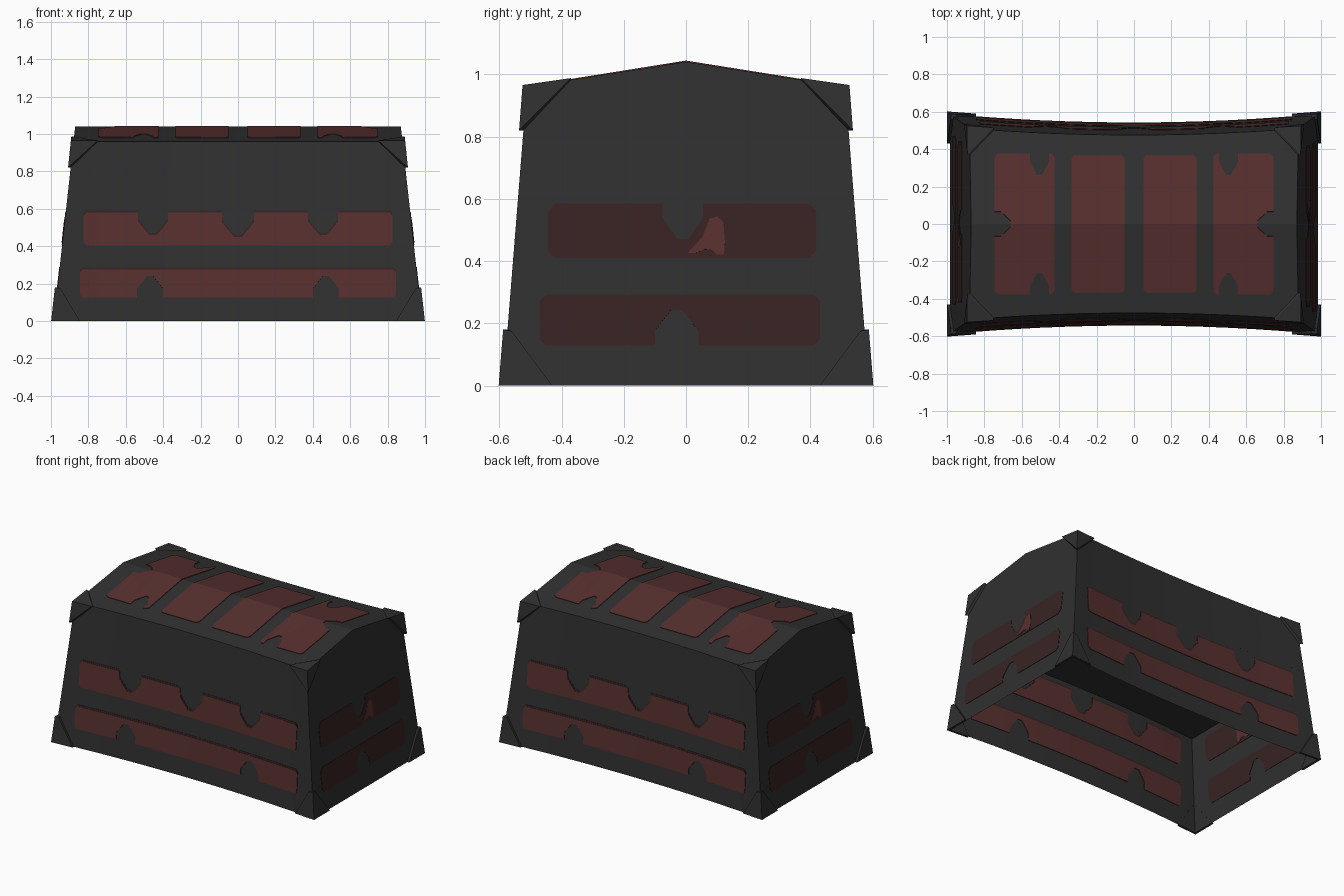
import bpy, bmesh, math
from mathutils import Matrix, Vector

if "Cube" in bpy.data.objects:
    bpy.data.objects.remove(bpy.data.objects["Cube"])

def material(name, rgb):
    m = bpy.data.materials.new(name)
    m.diffuse_color = (*rgb, 1)
    m.use_nodes = True
    m.node_tree.nodes["Principled BSDF"].inputs["Base Color"].default_value = m.diffuse_color
    return m

IRON = material("dark_iron", (0.030, 0.030, 0.030))
RED = material("red_panel", (0.098, 0.029, 0.029))
DARK_RED = material("dark_red_panel", (0.040, 0.017, 0.017))

EAVE, RIDGE, N = 0.96, 1.04, 24

# Tapered body: half width, and half depth that pinches inward at mid length
def hx(z):
    return 0.985 - 0.11 * z

def hy(x, z):
    return 0.588 - 0.08 * z - (0.045 - 0.01 * z) * (1 - (x / hx(z)) ** 2)

# Surface maps: a flat outline (a, b) becomes a point on the front, right side or roof
def front(x, z, off=0):
    return Vector((x, -hy(x, z) - off, z))

def side(y, z, off=0):
    return Vector((hx(z) + off, y, z))

def roof(x, y, off=0):
    return Vector((x, y, RIDGE - (RIDGE - EAVE) * abs(y) / hy(x, EAVE) + off))

def corner(z, off=0):
    return Vector((hx(z) + off, -hy(hx(z), z) - off, z))

def finish(name, bm, mat, thickness=0, turn=True):
    """Adds the half-turned copy, then makes the object."""
    if turn:
        dup = bmesh.ops.duplicate(bm, geom=bm.verts[:] + bm.edges[:] + bm.faces[:])
        verts = [v for v in dup["geom"] if isinstance(v, bmesh.types.BMVert)]
        bmesh.ops.rotate(bm, verts=verts, cent=(0, 0, 0), matrix=Matrix.Rotation(math.pi, 3, 'Z'))
    bmesh.ops.remove_doubles(bm, verts=bm.verts, dist=1e-5)
    bmesh.ops.recalc_face_normals(bm, faces=bm.faces)
    me = bpy.data.meshes.new(name)
    bm.to_mesh(me)
    bm.free()
    me.materials.append(mat)
    ob = bpy.data.objects.new(name, me)
    bpy.context.collection.objects.link(ob)
    if thickness:
        mod = ob.modifiers.new("thickness", 'SOLIDIFY')
        mod.thickness, mod.offset = thickness, 0
    return ob

def face(bm, pts):
    bm.faces.new([bm.verts.new(p) for p in pts])

# Shell: front wall, front roof slope and right gable, then the half turn
bm = bmesh.new()
us = [-1 + 2 * i / N for i in range(N + 1)]
for u, v in zip(us, us[1:]):
    lo = [front(t * hx(0), 0) for t in (u, v)]
    hi = [front(t * hx(EAVE), EAVE) for t in (u, v)]
    top = [Vector((t * hx(RIDGE), 0, RIDGE)) for t in (u, v)]
    face(bm, (lo[0], lo[1], hi[1], hi[0]))
    face(bm, (hi[0], hi[1], top[1], top[0]))
a, b = corner(0), corner(EAVE)
flip = Vector((1, -1, 1))
face(bm, (a, a * flip, b * flip, Vector((hx(RIDGE), 0, RIDGE)), b))
finish("chest_shell", bm, IRON)

# Inner deck under the lid
bm = bmesh.new()
edge = [front(u * hx(0.62), 0.62) for u in us]
face(bm, edge + [Vector((-p.x, -p.y, p.z)) for p in edge])
finish("inner_deck", bm, IRON, turn=False)

NOTCH = [(-.5, 0), (-.5, .4), (-.35, .65), (-.12, 1), (.12, 1), (.35, .65), (.5, .4), (.5, 0)]

def outline(x0, x1, z0, z1, bottom=(), top=(), right=(), c=0.015):
    """Chamfered rectangle with notches (centre, width, depth) cut in its edges."""
    pts = [(x0, z0 + c), (x0 + c, z0)]
    for m, w, d in bottom:
        pts += [(m + w * s, z0 + d * t) for s, t in NOTCH]
    pts += [(x1 - c, z0), (x1, z0 + c)]
    for m, w, d in right:
        pts += [(x1 - d * t, m + w * s) for s, t in NOTCH]
    pts += [(x1, z1 - c), (x1 - c, z1)]
    for m, w, d in reversed(top):
        pts += [(m - w * s, z1 - d * t) for s, t in NOTCH]
    return pts + [(x0 + c, z1), (x0, z1 - c)]

def panel(name, pts, surface, mat, thickness=0.008, shift=0):
    """Thin plate: slice the flat outline so it can follow the surface, then map it."""
    bm = bmesh.new()
    face(bm, [(a, b + shift, 0) for a, b in pts])
    cuts = [((u, 0, 0), (1, 0, 0)) for u in us] + [((0, 0, 0), (0, 1, 0))]
    for co, no in cuts:
        bmesh.ops.bisect_plane(bm, geom=bm.verts[:] + bm.edges[:] + bm.faces[:],
                               plane_co=co, plane_no=no)
    bmesh.ops.triangulate(bm, faces=bm.faces[:])
    for v in bm.verts:
        v.co = surface(v.co.x, v.co.y)
    return finish(name, bm, mat, thickness)

# Long wall panels, each with a dark rim showing above it
upper = outline(-.825, .825, .405, .58, top=[(-.455, .16, .12), (0, .17, .13), (.455, .16, .12)])
lower = outline(-.845, .845, .125, .275, bottom=[(-.47, .14, .115), (.47, .14, .115)])
for label, pts in (("upper", upper), ("lower", lower)):
    panel("long_" + label + "_panel", pts, front, RED)
    panel("long_" + label + "_rim", pts, front, DARK_RED, 0.004, 0.012)

# End wall panels and the bright patch
panel("end_upper_panel", outline(-.445, .42, .41, .585, top=[(-.01, .13, .115)], c=.025),
      side, DARK_RED, 0.005)
panel("end_lower_panel", outline(-.47, .43, .128, .292, bottom=[(-.03, .14, .115)], c=.02),
      side, DARK_RED, 0.005)
panel("end_patch", [(.005, .425), (.03, .425), (.06, .438), (.085, .435), (.1, .42), (.122, .42),
                    (.125, .46), (.12, .525), (.1, .543), (.075, .535), (.055, .48)],
      side, RED, 0.009)

# Roof panels
panel("roof_inner_panel", outline(.05, .335, -.365, .365), roof, RED)
panel("roof_outer_panel", outline(.425, .745, -.375, .375, bottom=[(.505, .1, .115)],
                                  top=[(.505, .1, .115)], right=[(0, .13, .085)]), roof, RED)

# Corner brackets: outer faces plus thin bevel strips back to the walls
def brackets(name, build):
    bm = bmesh.new()
    for sx in (1, -1):
        outer, inner = build(.014), build(-.001)
        faces, rim = outer[1], outer[2]
        mirror = Vector((sx, 1, 1))
        po, pi = [p * mirror for p in outer[0]], [p * mirror for p in inner[0]]
        for f in faces:
            face(bm, [po[i] for i in f])
        for i, j in rim:
            face(bm, (po[i], po[j], pi[j], pi[i]))
    finish(name, bm, IRON)

def foot(o):
    pts = [corner(0, o), corner(.18, o), front(.95, .175, o), front(.845, 0, o),
           side(-.56, .175, o), side(-.43, 0, o)]
    return pts, [(0, 1, 2, 3), (0, 1, 4, 5)], [(1, 2), (2, 3), (1, 4), (4, 5), (0, 3), (0, 5)]

def lid_corner(o):
    up = Vector((0, 0, o * 0.4))
    rake = Vector((hx(.98) + o, -.37, roof(hx(EAVE), .37).z)) + up
    pts = [corner(EAVE, o) + up, corner(.82, o), front(.75, EAVE, o) + up, rake]
    return pts, [(0, 1, 2), (0, 1, 3), (0, 2, 3)], [(1, 2), (1, 3), (2, 3)]

brackets("foot_brackets", foot)
brackets("lid_brackets", lid_corner)
